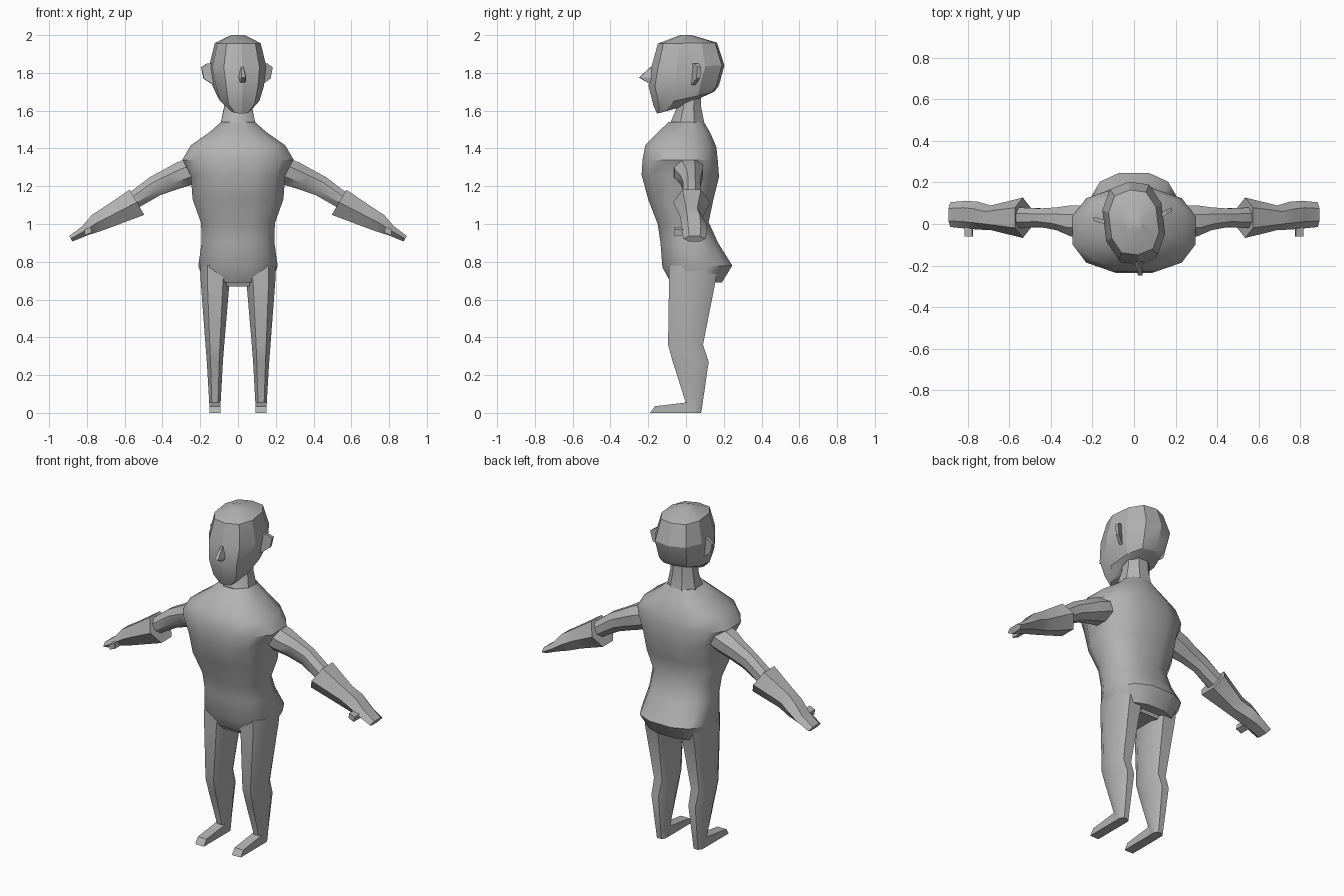
import bpy, bmesh, math
from mathutils import Vector, Matrix

grey = bpy.data.materials.new("plain grey")
grey.diffuse_color = (0.45, 0.45, 0.45, 1)


def loft(name, rings, angle=40, matrix=None):
    """Skin a list of equal rings and close both ends."""
    bm = bmesh.new()
    rows = [[bm.verts.new(p) for p in r] for r in rings]
    n = len(rows[0])
    for a, b in zip(rows, rows[1:]):
        for i in range(n):
            j = (i + 1) % n
            bm.faces.new((a[i], a[j], b[j], b[i]))
    bm.faces.new(rows[0])
    bm.faces.new(rows[-1])
    bmesh.ops.recalc_face_normals(bm, faces=bm.faces)
    me = bpy.data.meshes.new(name)
    bm.to_mesh(me)
    bm.free()
    me.materials.append(grey)
    ob = bpy.data.objects.new(name, me)
    if matrix:
        me.transform(matrix)
    bpy.context.collection.objects.link(ob)
    bpy.ops.object.select_all(action='DESELECT')
    ob.select_set(True)
    bpy.context.view_layer.objects.active = ob
    bpy.ops.object.shade_smooth_by_angle(angle=math.radians(angle))
    return ob


def spow(v, p):
    return math.copysign(abs(v) ** p, v)


def ring(zf, zb, hw, yf, yb, n=12, p=0.8, cx=0):
    """Rounded-box ring; zf/zb are the heights at the front and back."""
    out = []
    for i in range(n):
        a = 2 * math.pi * (i + 0.5) / n
        k = math.cos(math.pi / n)
        c, s = math.cos(a) / k, math.sin(a) / k
        c, s = max(-1, min(1, c)), max(-1, min(1, s))
        t = (spow(s, p) + 1) / 2
        out.append((cx + hw * spow(c, p), yf + (yb - yf) * t, zf + (zb - zf) * t))
    return out


# torso: hem, hips, waist, chest, sleeve edge, shoulders
loft("torso", [ring(*r) for r in [
    (0.69, 0.69, 0.17, -0.08, 0.19),
    (0.77, 0.78, 0.21, -0.125, 0.245),
    (0.90, 0.90, 0.193, -0.135, 0.17),
    (1.00, 1.01, 0.195, -0.15, 0.12),
    (1.13, 1.13, 0.24, -0.20, 0.145),
    (1.26, 1.25, 0.25, -0.235, 0.175),
    (1.34, 1.34, 0.295, -0.23, 0.168),
    (1.42, 1.41, 0.25, -0.215, 0.16),
    (1.49, 1.48, 0.15, -0.145, 0.13),
    (1.54, 1.54, 0.09, -0.09, 0.095)]])

# neck
loft("neck", [ring(*r, n=8, p=1) for r in [
    (1.52, 1.52, 0.095, -0.09, 0.10),
    (1.60, 1.62, 0.075, -0.055, 0.08),
    (1.74, 1.74, 0.07, -0.03, 0.08)]])

# head, turned slightly to one side
turn = Matrix.Rotation(math.radians(7), 4, 'Z')
loft("head", [ring(*r, n=10, p=0.85) for r in [
    (1.585, 1.62, 0.05, -0.155, -0.03),
    (1.63, 1.70, 0.105, -0.175, 0.15),
    (1.73, 1.73, 0.128, -0.20, 0.175),
    (1.83, 1.84, 0.143, -0.185, 0.205),
    (1.955, 1.96, 0.115, -0.15, 0.165),
    (2.0, 2.0, 0.035, -0.03, 0.03)]], angle=25, matrix=turn)

# nose wedge
loft("nose", [[(-w, -0.16, z), (w, -0.16, z), (w * 0.4, y, z), (-w * 0.4, y, z)]
              for z, w, y in [(1.75, 0.025, -0.205), (1.775, 0.025, -0.25),
                              (1.83, 0.012, -0.19)]], angle=20, matrix=turn)

for s, side in ((1, "right"), (-1, "left")):
    # ear plate
    outline = [(0.12, 1.85), (0.16, 1.85), (0.19, 1.83), (0.178, 1.77), (0.12, 1.73)]
    loft(side + "_ear", [[(s * x, y + (x - 0.12) * 0.4, z) for x, z in outline]
                         for y in (0.01, 0.03)], angle=20, matrix=turn)

    # arm and gauntlet hand: (x, z, thickness, y centre, y half-width)
    def limb(rows, n=8):
        out = []
        for x, z, t, y, w in rows:
            r = []
            for i in range(n):
                a = 2 * math.pi * (i + 0.5) / n
                u, v = t * math.cos(a) * 1.08, w * math.sin(a) * 1.08
                r.append((s * (x + 0.5 * u), y + v, z + 0.87 * u))
            out.append(r)
        return out

    loft(side + "_arm", limb([
        (0.20, 1.30, 0.07, 0.01, 0.08), (0.29, 1.265, 0.07, 0.015, 0.075),
        (0.36, 1.235, 0.062, 0.025, 0.055), (0.44, 1.20, 0.055, 0.03, 0.045),
        (0.56, 1.12, 0.045, 0.03, 0.05)]))
    loft(side + "_glove", limb([
        (0.535, 1.115, 0.082, 0.03, 0.09), (0.69, 1.035, 0.06, 0.03, 0.055),
        (0.75, 1.005, 0.052, 0.04, 0.062), (0.81, 0.965, 0.03, 0.045, 0.062),
        (0.885, 0.922, 0.018, 0.045, 0.055)], n=6), angle=25)
    # thumb
    loft(side + "_thumb", [[(s * x, y, z) for x, z in
                            [(0.78, 0.985), (0.815, 0.97), (0.81, 0.94), (0.775, 0.955)]]
                           for y in (0.02, -0.06)], angle=20)

    # leg: thigh, knee, calf, ankle
    loft(side + "_leg", [ring(z, z, (o - i) / 2, f, b, n=8, p=0.7, cx=s * (o + i) / 2)
                         for z, i, o, f, b in [
        (0.78, 0.03, 0.20, -0.09, 0.17), (0.69, 0.045, 0.197, -0.09, 0.155),
        (0.36, 0.073, 0.172, -0.095, 0.09), (0.27, 0.08, 0.165, -0.07, 0.12),
        (0.05, 0.092, 0.152, 0.0, 0.088), (0.0, 0.093, 0.15, 0.0, 0.08)]], angle=35)
    # foot wedge
    loft(side + "_foot", [[(s * x, y, z) for y, z in
                           [(-0.19, 0), (0.05, 0), (0.05, 0.07), (0.0, 0.055), (-0.165, 0.035)]]
                          for x in (0.093, 0.151)], angle=20)

# crotch strip between the legs
loft("crotch", [[(x, -0.06, 0.67), (x, 0.13, 0.67), (x, 0.15, 0.74), (x, -0.09, 0.74)]
                for x in (-0.06, 0.06)], angle=20)
